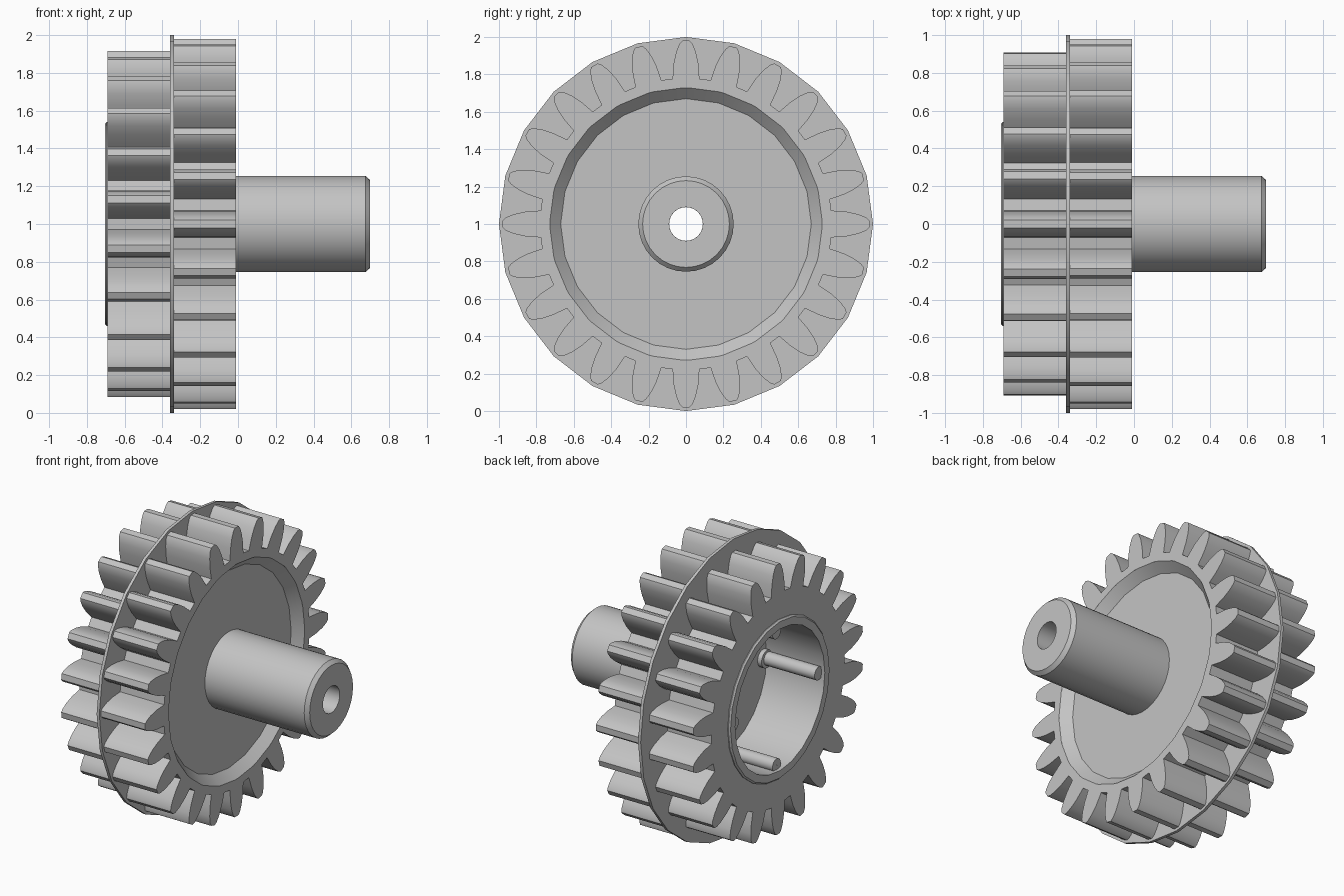
import bpy, bmesh, math
from mathutils import Vector

cube = bpy.data.objects.get("Cube")
if cube:
    bpy.data.objects.remove(cube, do_unlink=True)

grey = bpy.data.materials.new("light_grey")
grey.use_nodes = True
grey.diffuse_color = (0.55, 0.55, 0.55, 1)
grey.node_tree.nodes["Principled BSDF"].inputs["Base Color"].default_value = (0.55, 0.55, 0.55, 1)


def point(x, r, a):
    """Point around the axle; angle 0 is straight up."""
    return Vector((x, r * math.sin(a), 1 + r * math.cos(a)))


def loft(name, rings, closed=True, angle=30):
    """Bridge rings of equal length into one skin."""
    bm = bmesh.new()
    loops = [[bm.verts.new(p) for p in ring] for ring in rings]
    n = len(loops[0])
    pairs = list(zip(loops, loops[1:]))
    if closed:
        pairs.append((loops[-1], loops[0]))
    for a, b in pairs:
        for i in range(n):
            j = (i + 1) % n
            bm.faces.new((a[i], a[j], b[j], b[i]))
    bmesh.ops.recalc_face_normals(bm, faces=bm.faces)
    mesh = bpy.data.meshes.new(name)
    bm.to_mesh(mesh)
    bm.free()
    mesh.materials.append(grey)
    obj = bpy.data.objects.new(name, mesh)
    bpy.context.collection.objects.link(obj)
    bpy.ops.object.select_all(action='DESELECT')
    obj.select_set(True)
    bpy.context.view_layer.objects.active = obj
    bpy.ops.object.shade_smooth_by_angle(angle=math.radians(angle))
    return obj


def lathe(name, profile, sides):
    """Turn a closed (x, radius) profile around the axle."""
    step = math.tau / sides
    return loft(name, [[point(x, r, i * step) for i in range(sides)] for x, r in profile])


def gear(name, teeth, tip, x0, x1, inner):
    """Toothed ring with an inner polygon of 24 sides."""
    # drop below the tip, half width of the tooth
    flank = [(0.2, 0.072), (0.12, 0.066), (0.06, 0.053), (0.018, 0.036), (0, 0.02)]
    half = [(tip - d, w / (tip - d)) for d, w in flank]
    tooth = [(r, -a) for r, a in half] + [(r, a) for r, a in reversed(half)]
    outline = [(r, a + math.tau * k / teeth) for k in range(teeth) for r, a in tooth]
    side = math.tau / 24

    def rim(a):
        return inner * math.cos(side / 2) / math.cos(a % side - side / 2)

    def outer_ring(x):
        return [point(x, r, a) for r, a in outline]

    def inner_ring(x):
        return [point(x, rim(a), a) for r, a in outline]

    return loft(name, [inner_ring(x1), outer_ring(x1), outer_ring(x0), inner_ring(x0)])


# Two toothed rings with a thin flange between them
gear("large_gear", 24, 0.98, -0.34, -0.01, 0.73)
gear("small_gear", 22, 0.915, -0.69, -0.36, 0.52)
lathe("flange", [(-0.34, 0.6), (-0.34, 1.0), (-0.36, 1.0), (-0.36, 0.6)], 24)

# Dished web, with the bottom of the hollow as its back face
lathe("web", [(-0.01, 0.73), (-0.07, 0.67), (-0.07, 0.09),
              (-0.27, 0.09), (-0.27, 0.52), (-0.3, 0.73)], 24)

# Hollow hub with a raised lip
lathe("hub", [(-0.26, 0.48), (-0.705, 0.48), (-0.705, 0.53),
              (-0.695, 0.54), (-0.26, 0.54)], 24)

# Bored shaft with a chamfered end
lathe("shaft", [(-0.08, 0.09), (-0.08, 0.255), (0.675, 0.255),
                (0.7, 0.232), (0.7, 0.09)], 32)


# Four round ribs along the wall of the hollow, each with a small foot
def rod(name, x0, x1, radius, offset, turn):
    centre = point(0, offset, turn) - Vector((0, 0, 1))
    n = 16
    rings = []
    for x, r in ((x0, 0.001), (x0, radius), (x1, radius), (x1, 0.001)):
        rings.append([point(x, r, math.tau * i / n) + centre for i in range(n)])
    loft(name, rings, closed=False)


for k in range(4):
    turn = k * math.pi / 2
    rod(f"rib_{k + 1}", -0.68, -0.26, 0.045, 0.45, turn)
    rod(f"rib_foot_{k + 1}", -0.3, -0.26, 0.06, 0.44, turn)
